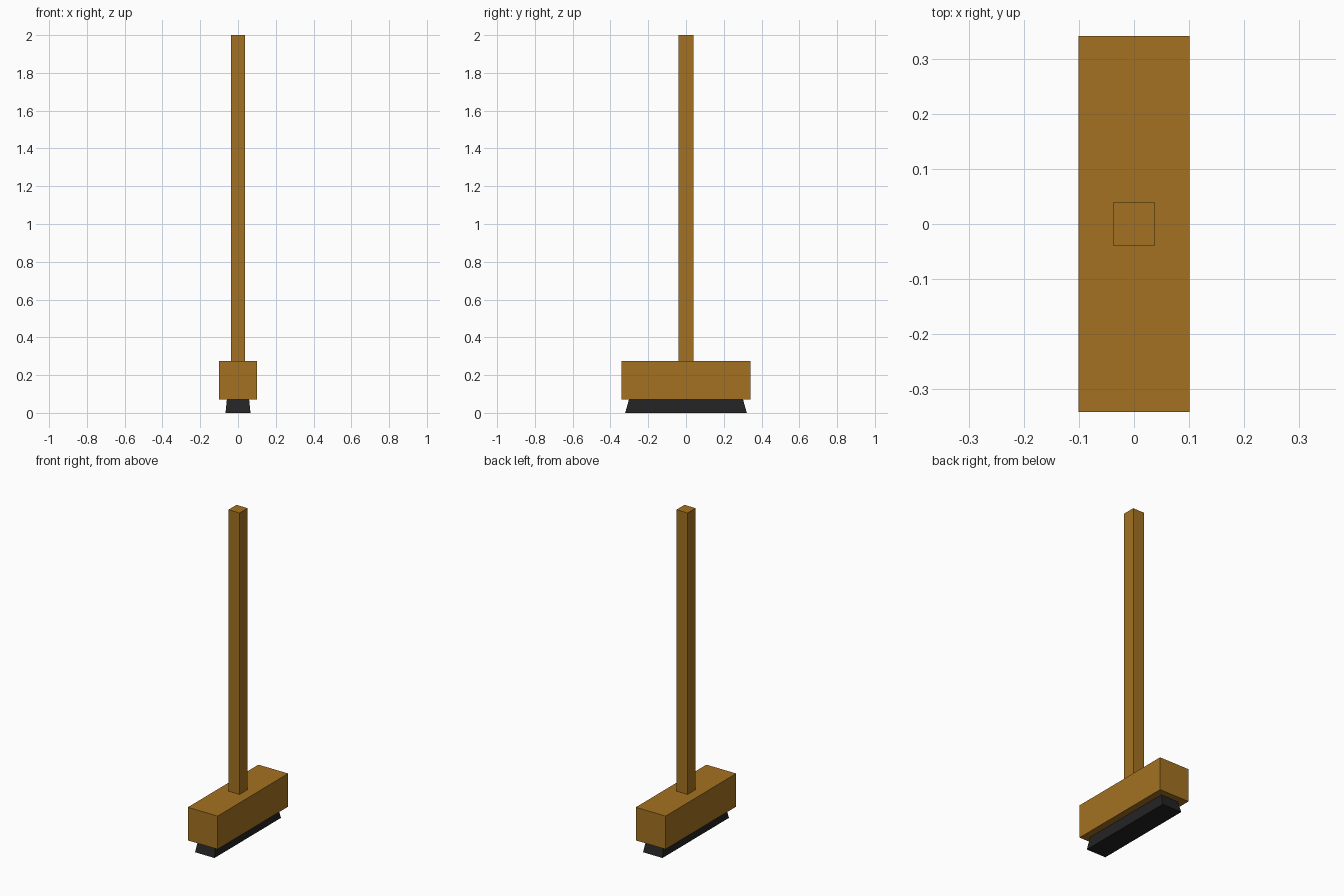
import bpy, bmesh

if "Cube" in bpy.data.objects:
    bpy.data.objects.remove(bpy.data.objects["Cube"])


def material(name, color):
    m = bpy.data.materials.new(name)
    m.diffuse_color = (*color, 1.0)
    m.use_nodes = True
    m.node_tree.nodes["Principled BSDF"].inputs["Base Color"].default_value = m.diffuse_color
    return m


wood = material("warm_wood", (0.367, 0.165, 0.015))
black = material("black_bristle", (0.017, 0.017, 0.017))


def tapered_box(name, bottom, top, z0, z1, mat):
    """Box centred on the z axis; bottom and top are (half x, half y)."""
    bm = bmesh.new()
    bmesh.ops.create_cube(bm, size=2.0)
    for v in bm.verts:
        hx, hy = top if v.co.z > 0 else bottom
        v.co = (v.co.x * hx, v.co.y * hy, z1 if v.co.z > 0 else z0)
    mesh = bpy.data.meshes.new(name)
    bm.to_mesh(mesh)
    bm.free()
    mesh.materials.append(mat)
    obj = bpy.data.objects.new(name, mesh)
    bpy.context.collection.objects.link(obj)
    return obj


# Long square handle
tapered_box("handle", (0.038, 0.039), (0.038, 0.039), 0.274, 2.0, wood)
# Wooden head block
tapered_box("head_block", (0.101, 0.342), (0.101, 0.342), 0.071, 0.274, wood)
# Bristles flaring towards the floor
tapered_box("bristles", (0.066, 0.322), (0.059, 0.302), 0.0, 0.071, black)
